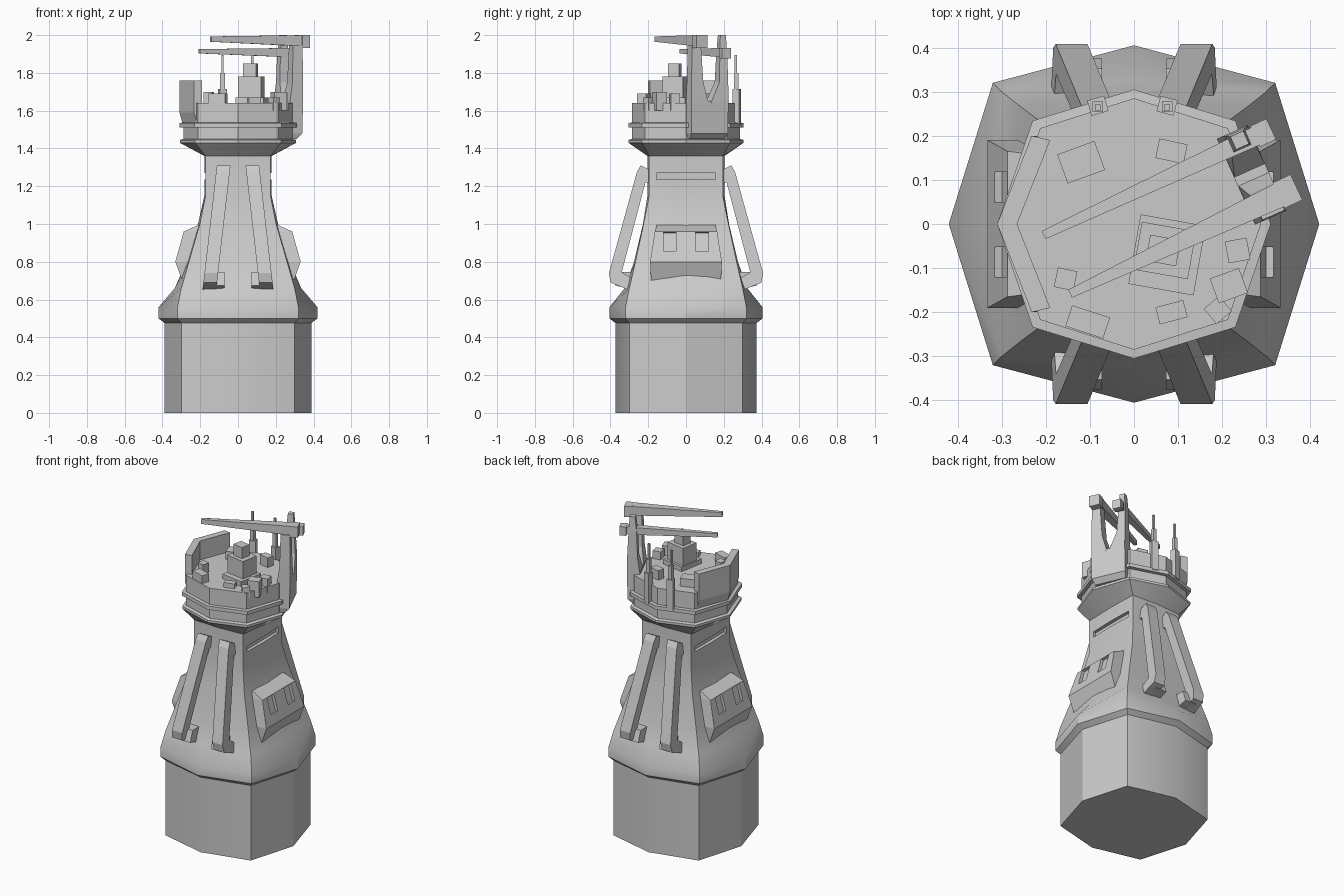
import bpy, bmesh, math
from mathutils import Vector, Matrix

if "Cube" in bpy.data.objects:
    bpy.data.objects.remove(bpy.data.objects["Cube"])


def loft(name, rings):
    """Skin a stack of equal-length point rings and cap both ends."""
    bm = bmesh.new()
    vs = [[bm.verts.new(p) for p in r] for r in rings]
    n = len(rings[0])
    for a, b in zip(vs, vs[1:]):
        for i in range(n):
            j = (i + 1) % n
            bm.faces.new((a[i], a[j], b[j], b[i]))
    bm.faces.new(vs[0][::-1])
    bm.faces.new(vs[-1])
    bmesh.ops.recalc_face_normals(bm, faces=bm.faces)
    me = bpy.data.meshes.new(name)
    bm.to_mesh(me)
    bm.free()
    ob = bpy.data.objects.new(name, me)
    bpy.context.collection.objects.link(ob)
    return ob


def box(name, c, size, rz=0, ry=0):
    hx, hy, hz = (s / 2 for s in size)
    m = Matrix.Translation(c) @ Matrix.Rotation(math.radians(rz), 4, 'Z') @ Matrix.Rotation(math.radians(ry), 4, 'Y')
    return loft(name, [[m @ Vector((x, y, z)) for x, y in
                        ((-hx, -hy), (hx, -hy), (hx, hy), (-hx, hy))] for z in (-hz, hz)])


def cut(ob, cutters):
    bpy.context.view_layer.objects.active = ob
    for c in cutters:
        m = ob.modifiers.new("cut", 'BOOLEAN')
        m.object = c
        m.operation = 'DIFFERENCE'
        m.solver = 'EXACT'
        bpy.ops.object.modifier_apply(modifier=m.name)
        bpy.data.objects.remove(c)


def smooth(ob, deg):
    bpy.ops.object.select_all(action='DESELECT')
    ob.select_set(True)
    bpy.context.view_layer.objects.active = ob
    bpy.ops.object.shade_smooth_by_angle(angle=math.radians(deg))


def octagon(z, mx, my, dx, dy):
    """Eight-sided ring: points on the axes plus corner points."""
    return [(mx, 0, z), (dx, dy, z), (0, my, z), (-dx, dy, z),
            (-mx, 0, z), (-dx, -dy, z), (0, -my, z), (dx, -dy, z)]


# Plinth, collar, flared tower and neck
tower = loft("tower", [octagon(*r) for r in (
    (0, .388, .373, .30, .30), (.475, .388, .373, .30, .30),
    (.50, .42, .405, .32, .32), (.56, .42, .405, .32, .32),
    (.66, .335, .325, .30, .30), (.80, .275, .275, .26, .268),
    (1.0, .212, .228, .202, .225), (1.15, .178, .204, .172, .195),
    (1.37, .178, .204, .172, .195))])
cut(tower, [box("slot_cutter", (s * .18, 0, 1.253), (.05, .315, .036)) for s in (-1, 1)])
smooth(tower, 32)

# Platform head with rim band
head = loft("platform_head", [octagon(*r) for r in (
    (1.36, .178, .204, .172, .195), (1.43, .308, .305, .228, .232),
    (1.445, .308, .305, .228, .232), (1.45, .288, .285, .213, .217),
    (1.51, .288, .285, .213, .217), (1.512, .31, .305, .23, .234),
    (1.535, .31, .305, .23, .234), (1.537, .288, .285, .213, .217),
    (1.64, .288, .285, .213, .217))])
smooth(head, 25)

# Four buttress struts with feet, leaning out from the neck
side = [(.16, 1.27), (.24, 1.31), (.26, 1.275), (.408, .74), (.40, .69),
        (.30, .65), (.27, .70), (.34, .745), (.215, 1.22), (.16, 1.22)]
for sx in (-1, 1):
    for sy in (-1, 1):
        loft("strut", [[(sx * (.077 + (1.3 - z) * .115 + o), sy * y, z) for y, z in side]
                       for o in (-.036, .036)])
        foot = [(.26, .745), (.352, .745), (.375, .675), (.30, .655), (.26, .66)]
        loft("strut_foot", [[(sx * x, sy * y, z) for y, z in foot] for x in (.072, .15)])

# Side pods with two recessed windows each
for s in (-1, 1):
    pod = loft("side_pod", [[(s * .12, -h, z), (s * x, -h, z), (s * x, h, z), (s * .12, h, z)]
                            for z, x, h in ((.70, .295, .185), (.80, .332, .19),
                                            (.96, .287, .165), (.995, .21, .155))])
    cut(pod, [box("window_cutter", (s * .309, y, .91), (.05, .068, .105), 0, -s * 16)
              for y in (-.086, .084)])

# Tall shield wrapping the left edge of the platform
plan = [(-.212, -.20), (-.29, 0), (-.212, .20), (-.19, .19), (-.265, 0), (-.19, -.19)]
loft("shield", [[(x + (dx if i < 3 else 0), y, z) for i, (x, y) in enumerate(plan)]
                for z, dx in ((1.52, 0), (1.59, -.02), (1.76, -.02))])

# Central cabin and deck crates: x, y, width, depth, top, turn
for name, x, y, w, d, top, r in (
        ("cabin_base", .075, -.07, .15, .16, 1.67, -10),
        ("cabin", .07, -.06, .125, .11, 1.78, -10),
        ("cabin_top", .066, -.06, .07, .06, 1.85, -10),
        ("crate", -.12, .14, .09, .07, 1.69, 20),
        ("crate", .085, .165, .065, .045, 1.70, -12),
        ("crate", -.155, -.125, .045, .045, 1.70, -12),
        ("crate", -.105, -.222, .09, .05, 1.69, -18),
        ("crate", .085, -.20, .065, .04, 1.67, 15),
        ("crate", .215, -.14, .07, .06, 1.70, 20),
        ("crate", .19, -.195, .045, .045, 1.67, 40),
        ("crate", .235, -.06, .05, .05, 1.69, 10)):
    box(name, (x, y, (1.6 + top) / 2), (w, d, top - 1.6), r)

# Two stepped antennas on the back edge
for x in (-.082, .075):
    box("antenna_base", (x, .268, 1.62), (.04, .036, .19), -x * 200)
    box("antenna_mid", (x, .266, 1.73), (.024, .024, .14))
    box("antenna_tip", (x, .264, 1.82), (.013, .013, .15))

# Crane mast: shared block with two tapered posts, turned to the right-back facet
turn = Matrix.Rotation(math.radians(24), 4, 'Z')


def quad(u0, u1, v0, v1, z):
    return [turn @ Vector(p) for p in ((u0, v0, z), (u1, v0, z), (u1, v1, z), (u0, v1, z))]


loft("mast_block", [quad(.25, .295, -.105, .09, 1.45), quad(.25, .322, -.113, .10, 1.48),
                    quad(.25, .327, -.113, .10, 1.65)])
loft("front_post", [quad(.25, .327, -.113, -.015, 1.64), quad(.265, .327, -.113, -.045, 1.75),
                    quad(.27, .325, -.11, -.058, 1.945)])
loft("back_post", [quad(.25, .327, .0, .10, 1.64), quad(.265, .325, .048, .10, 1.75),
                   quad(.27, .318, .055, .097, 1.90), quad(.28, .312, .06, .092, 2.0)])


# Tapered crane arms
def arm(name, tip, end, w, tip_z, end_z):
    a, b = Vector(tip), Vector(end)
    d = (b - a).normalized()
    n = Vector((-d.y, d.x))
    rings = []
    for p, h, (lo, hi) in ((a, .01, tip_z), (b, w / 2, end_z)):
        l, r = p + n * h, p - n * h
        rings.append([(l.x, l.y, lo), (r.x, r.y, lo), (r.x, r.y, hi), (l.x, l.y, hi)])
    loft(name, rings)


arm("upper_arm", (-.145, -.158), (.365, .082), .06, (1.965, 1.993), (1.94, 2.0))
box("upper_counterweight", (.348, .074, 1.966), (.045, .064, .068), 25)
arm("lower_arm", (-.205, -.025), (.305, .213), .046, (1.903, 1.926), (1.882, 1.932))
box("lower_counterweight", (.293, .207, 1.905), (.04, .052, .056), 25)
